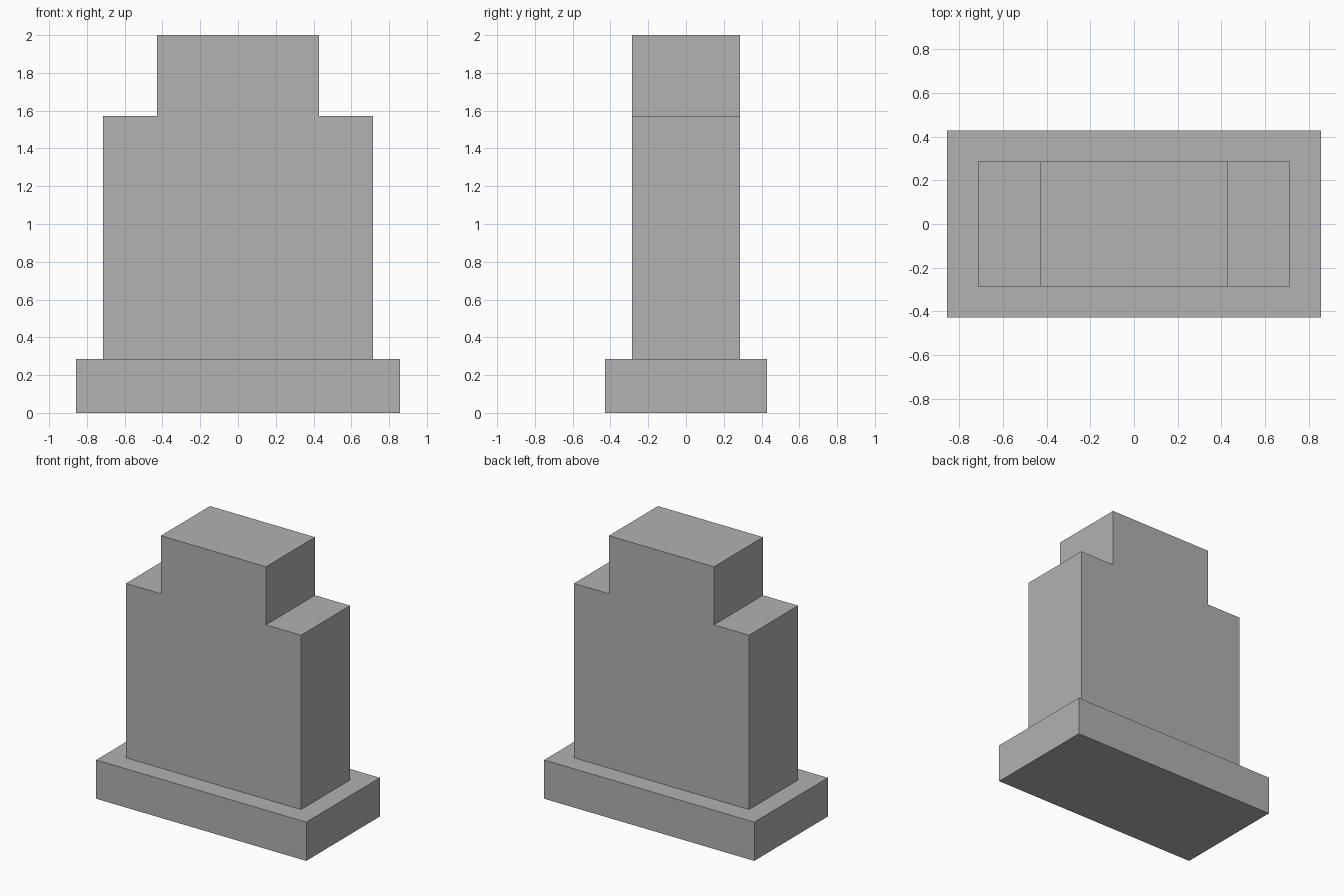
import bpy
import bmesh

cube = bpy.data.objects.get("Cube")
if cube:
    bpy.data.objects.remove(cube, do_unlink=True)

U = 1 / 7  # module: the whole model is 14 units tall

stone = bpy.data.materials.new("grey_stone")
stone.use_nodes = True
stone.diffuse_color = (0.445, 0.445, 0.445, 1)
stone.node_tree.nodes["Principled BSDF"].inputs["Base Color"].default_value = stone.diffuse_color


def slab(name, half_profile, depth):
    """Mirror a right-hand (x, z) outline and extrude it along y."""
    outline = half_profile + [(-x, z) for x, z in reversed(half_profile)]
    bm = bmesh.new()
    face = bm.faces.new([bm.verts.new((x * U, -depth * U / 2, z * U)) for x, z in outline])
    grown = bmesh.ops.extrude_face_region(bm, geom=[face])["geom"]
    verts = [v for v in grown if isinstance(v, bmesh.types.BMVert)]
    bmesh.ops.translate(bm, verts=verts, vec=(0, depth * U, 0))
    bmesh.ops.recalc_face_normals(bm, faces=bm.faces)
    mesh = bpy.data.meshes.new(name)
    bm.to_mesh(mesh)
    bm.free()
    mesh.materials.append(stone)
    obj = bpy.data.objects.new(name, mesh)
    bpy.context.collection.objects.link(obj)
    return obj


# Wide plinth
slab("base", [(6, 0), (6, 2)], 6)

# Upright slab with stepped shoulders
slab("headstone", [(5, 2), (5, 11), (3, 11), (3, 14)], 4)
